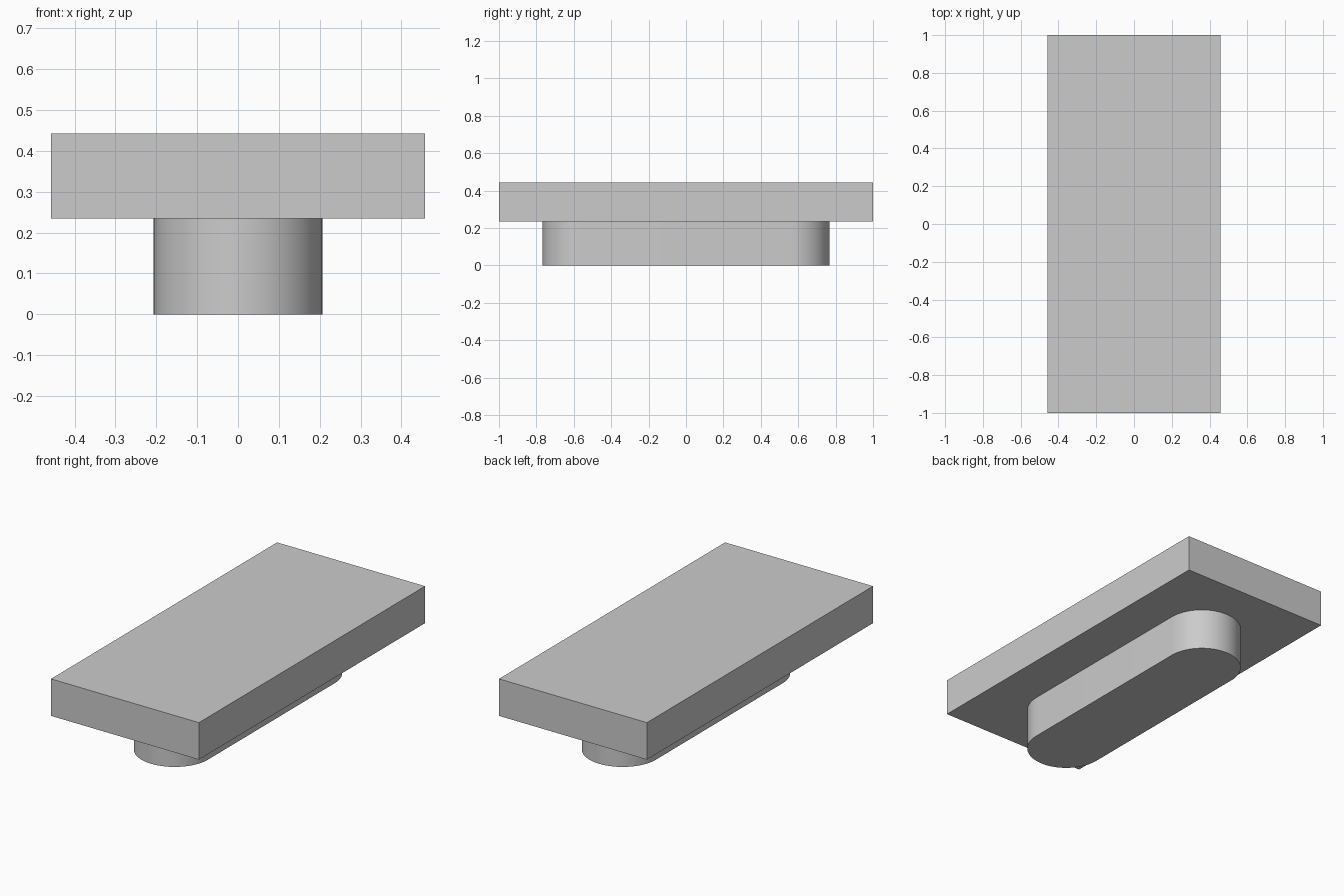
import bpy
import bmesh
from math import pi, sin, cos, radians

cube = bpy.data.objects.get("Cube")
if cube:
    bpy.data.objects.remove(cube, do_unlink=True)

GREY = (0.6, 0.6, 0.6, 1.0)
mat = bpy.data.materials.new("plain grey")
mat.use_nodes = True
mat.diffuse_color = GREY
mat.node_tree.nodes["Principled BSDF"].inputs["Base Color"].default_value = GREY


def extrude_outline(name, outline, z0, z1):
    """Solid prism standing on a flat outline."""
    bm = bmesh.new()
    base = bm.faces.new([bm.verts.new((x, y, z0)) for x, y in outline])
    top = bmesh.ops.extrude_face_region(bm, geom=[base])
    moved = [g for g in top["geom"] if isinstance(g, bmesh.types.BMVert)]
    bmesh.ops.translate(bm, verts=moved, vec=(0, 0, z1 - z0))
    bmesh.ops.recalc_face_normals(bm, faces=bm.faces)
    mesh = bpy.data.meshes.new(name)
    bm.to_mesh(mesh)
    bm.free()
    mesh.materials.append(mat)
    obj = bpy.data.objects.new(name, mesh)
    bpy.context.collection.objects.link(obj)
    return obj


def slot_outline(radius, half_length, steps=32):
    """Long slot shape with a half circle at each end."""
    points = []
    for side, start in ((1, 0), (-1, pi)):
        for i in range(steps + 1):
            a = start + pi * i / steps
            points.append((radius * cos(a),
                           side * (half_length - radius) + radius * sin(a)))
    return points


# Flat rectangular slab on top
W, L = 0.458, 1.0
extrude_outline("top_slab", [(-W, -L), (W, -L), (W, L), (-W, L)], 0.235, 0.442)

# Round-ended key below the slab
key = extrude_outline("rounded_key", slot_outline(0.207, 0.767), 0.0, 0.235)
bpy.ops.object.select_all(action="DESELECT")
key.select_set(True)
bpy.context.view_layer.objects.active = key
bpy.ops.object.shade_smooth_by_angle(angle=radians(30))
